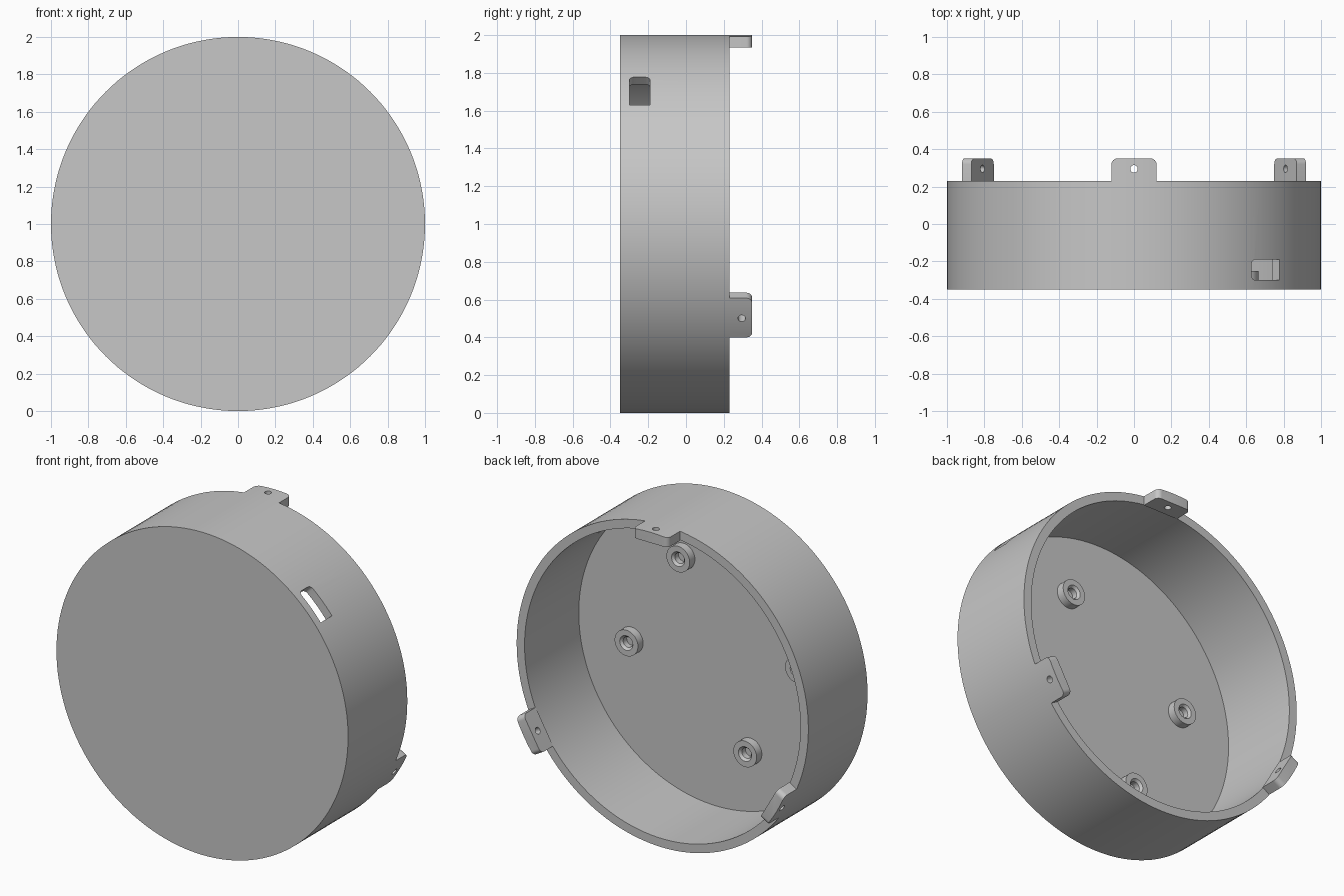
import bpy, bmesh, math
from mathutils import Matrix, Vector

if "Cube" in bpy.data.objects:
    bpy.data.objects.remove(bpy.data.objects["Cube"], do_unlink=True)

FRONT, FLOOR, RIM, BACK = -0.35, -0.301, 0.23, 0.35
INNER = 0.946

grey = bpy.data.materials.new("light grey")
grey.use_nodes = True
grey.diffuse_color = (0.57, 0.57, 0.57, 1)
grey.node_tree.nodes["Principled BSDF"].inputs["Base Color"].default_value = (0.57, 0.57, 0.57, 1)


def finish(name, bm):
    bmesh.ops.recalc_face_normals(bm, faces=bm.faces)
    mesh = bpy.data.meshes.new(name)
    bm.to_mesh(mesh)
    bm.free()
    mesh.materials.append(grey)
    obj = bpy.data.objects.new(name, mesh)
    bpy.context.collection.objects.link(obj)
    return obj


def lathe(name, profile, steps, centre=(0, 0, 1)):
    """Turn a (radius, y) profile about the y axis."""
    bm = bmesh.new()
    verts = [bm.verts.new((r, y, 0)) for r, y in profile]
    edges = [bm.edges.new(pair) for pair in zip(verts, verts[1:])]
    bmesh.ops.spin(bm, geom=verts + edges, cent=(0, 0, 0), axis=(0, 1, 0),
                   angle=math.tau, steps=steps)
    bmesh.ops.remove_doubles(bm, verts=bm.verts, dist=0.0001)
    bmesh.ops.translate(bm, verts=bm.verts, vec=centre)
    return finish(name, bm)


def block(name, low, high, radius, rounded, along):
    """Box whose edges along one axis are rounded where the rule holds."""
    bm = bmesh.new()
    low, high = Vector(low), Vector(high)
    shape = Matrix.Translation((low + high) / 2) @ Matrix.Diagonal((*(high - low), 1))
    bmesh.ops.create_cube(bm, size=1, matrix=shape)
    picked = [e for e in bm.edges
              if abs((e.verts[0].co - e.verts[1].co).normalized()[along]) > 0.9
              and rounded((e.verts[0].co + e.verts[1].co) / 2)]
    bmesh.ops.bevel(bm, geom=picked, offset=radius, segments=6, profile=0.5, affect='EDGES')
    return finish(name, bm)


def place(obj, angle):
    """Swing a part built at the top round to an angle on the ring."""
    obj.data.transform(Matrix.Translation((0, 0, 1))
                       @ Matrix.Rotation(math.radians(90 - angle), 4, 'Y'))


def cut(obj, tool, operation='DIFFERENCE'):
    mod = obj.modifiers.new("cut", 'BOOLEAN')
    mod.operation, mod.solver, mod.object = operation, 'EXACT', tool
    bpy.context.view_layer.objects.active = obj
    bpy.ops.object.modifier_apply(modifier=mod.name)
    bpy.data.objects.remove(tool, do_unlink=True)


parts = []

# Round housing, open at the back
housing = lathe("housing", [(0, FRONT), (1, FRONT), (1, RIM), (INNER, RIM),
                            (INNER, FLOOR), (0, FLOOR)], 144)
parts.append(housing)

# Side slot, rounded at its upper end
slot = block("slot_cutter", (-0.105, -0.3, 0.85), (0.105, -0.19, 1.1), 0.025,
             lambda c: c.x < 0, 2)
place(slot, 45)
cut(housing, slot)

# Three drilled mounting tabs on the rim
for i, angle in enumerate((90, 210, 330)):
    tab = block(f"mounting_tab_{i + 1}", (-0.12, RIM, 0.935), (0.12, BACK, 1.1), 0.03,
                lambda c: c.y > 0.3, 2)
    cut(tab, lathe("rim_limit", [(0, 0), (1, 0), (1, 0.5), (0, 0.5)], 144, (0, 0, 0)),
        'INTERSECT')
    drill = lathe("drill", [(0, -1.2), (0.02, -1.2), (0.02, -0.8), (0, -0.8)], 24, (0, 0, 0))
    drill.data.transform(Matrix.Translation((0, 0.295, 0)) @ Matrix.Rotation(-math.pi / 2, 4, 'X'))
    cut(tab, drill)
    place(tab, angle)
    parts.append(tab)

# Four countersunk screw bosses on the floor, in a tilted rectangle
turn = Matrix.Rotation(math.radians(-30), 3, 'Y')
for i, (sx, sz) in enumerate(((1, 1), (1, -1), (-1, -1), (-1, 1))):
    spot = turn @ Vector((0.47 * sx, 0, 0.355 * sz)) + Vector((0, 0, 1))
    parts.append(lathe(f"screw_boss_{i + 1}",
                       [(0.08, FLOOR), (0.08, -0.25), (0.045, -0.25), (0.032, -0.265),
                        (0.032, -0.3), (0, -0.3)], 40, spot))

# Smooth curved walls, crisp corners
bpy.ops.object.select_all(action='DESELECT')
for obj in parts:
    obj.select_set(True)
bpy.context.view_layer.objects.active = housing
bpy.ops.object.shade_smooth_by_angle(angle=math.radians(30))
